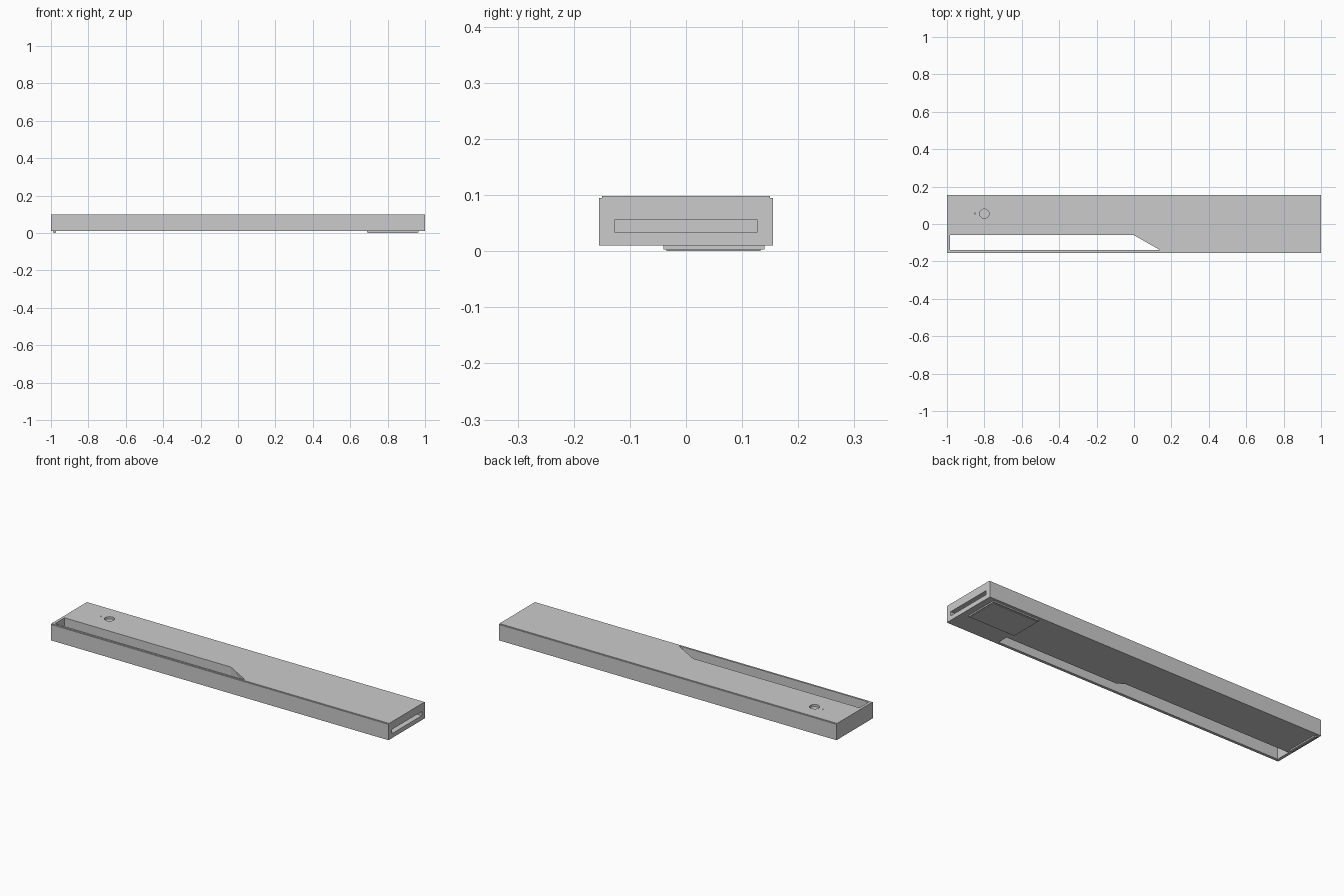
import bpy, bmesh, math

if "Cube" in bpy.data.objects:
    bpy.data.objects.remove(bpy.data.objects["Cube"])


def prism(name, pts, z0, z1):
    """Extrude a flat outline upwards from z0 to z1."""
    bm = bmesh.new()
    face = bm.faces.new([bm.verts.new((x, y, z0)) for x, y in pts])
    ext = bmesh.ops.extrude_face_region(bm, geom=[face])
    for v in ext["geom"]:
        if isinstance(v, bmesh.types.BMVert):
            v.co.z = z1
    bmesh.ops.recalc_face_normals(bm, faces=bm.faces)
    me = bpy.data.meshes.new(name)
    bm.to_mesh(me)
    bm.free()
    ob = bpy.data.objects.new(name, me)
    bpy.context.collection.objects.link(ob)
    return ob


def box(name, x0, x1, y0, y1, z0, z1):
    return prism(name, [(x0, y0), (x1, y0), (x1, y1), (x0, y1)], z0, z1)


def disc(name, x, y, r, z0, z1, n=32):
    return prism(name, [(x + r * math.cos(2 * math.pi * i / n),
                         y + r * math.sin(2 * math.pi * i / n)) for i in range(n)], z0, z1)


def cut(target, *cutters):
    for c in cutters:
        c.hide_render = True
        c.hide_viewport = True
        m = target.modifiers.new(c.name, 'BOOLEAN')
        m.operation = 'DIFFERENCE'
        m.solver = 'EXACT'
        m.object = c


# Main housing and slightly narrower top plate
body = box("housing", -1, 1, -0.155, 0.155, 0.01, 0.095)
top = box("top_plate", -1, 1, -0.15, 0.15, 0.095, 0.098)

# Long through slot with tapered end
slot = prism("slot_cutter", [(-0.985, -0.14), (0.14, -0.14), (0, -0.06), (-0.985, -0.06)],
             -0.05, 0.2)
# Groove continuing along the underside
groove = box("groove_cutter", -0.3, 0.7, -0.14, -0.083, -0.05, 0.085)
# Wide opening in the end face
port = box("port_cutter", 0.85, 1.1, -0.127, 0.127, 0.034, 0.056)
# Button well and pinhole
well = disc("button_well_cutter", -0.8, 0.055, 0.025, 0.082, 0.2)
pin = disc("pinhole_cutter", -0.85, 0.055, 0.003, 0.085, 0.2, 12)
cut(body, slot, groove, port, well, pin)
cut(top, slot, well, pin)

# Button sitting inside the well
disc("button", -0.8, 0.055, 0.022, 0.08, 0.088)

# Underside foot pad in two layers, and bar at the other end
box("foot_pad_base", 0.69, 0.965, -0.04, 0.14, 0.003, 0.011)
box("foot_pad_face", 0.695, 0.96, -0.035, 0.133, 0.0, 0.003)
box("foot_bar_base", -0.988, -0.972, -0.04, 0.14, 0.003, 0.011)
box("foot_bar_face", -0.985, -0.975, -0.035, 0.133, 0.0, 0.003)
